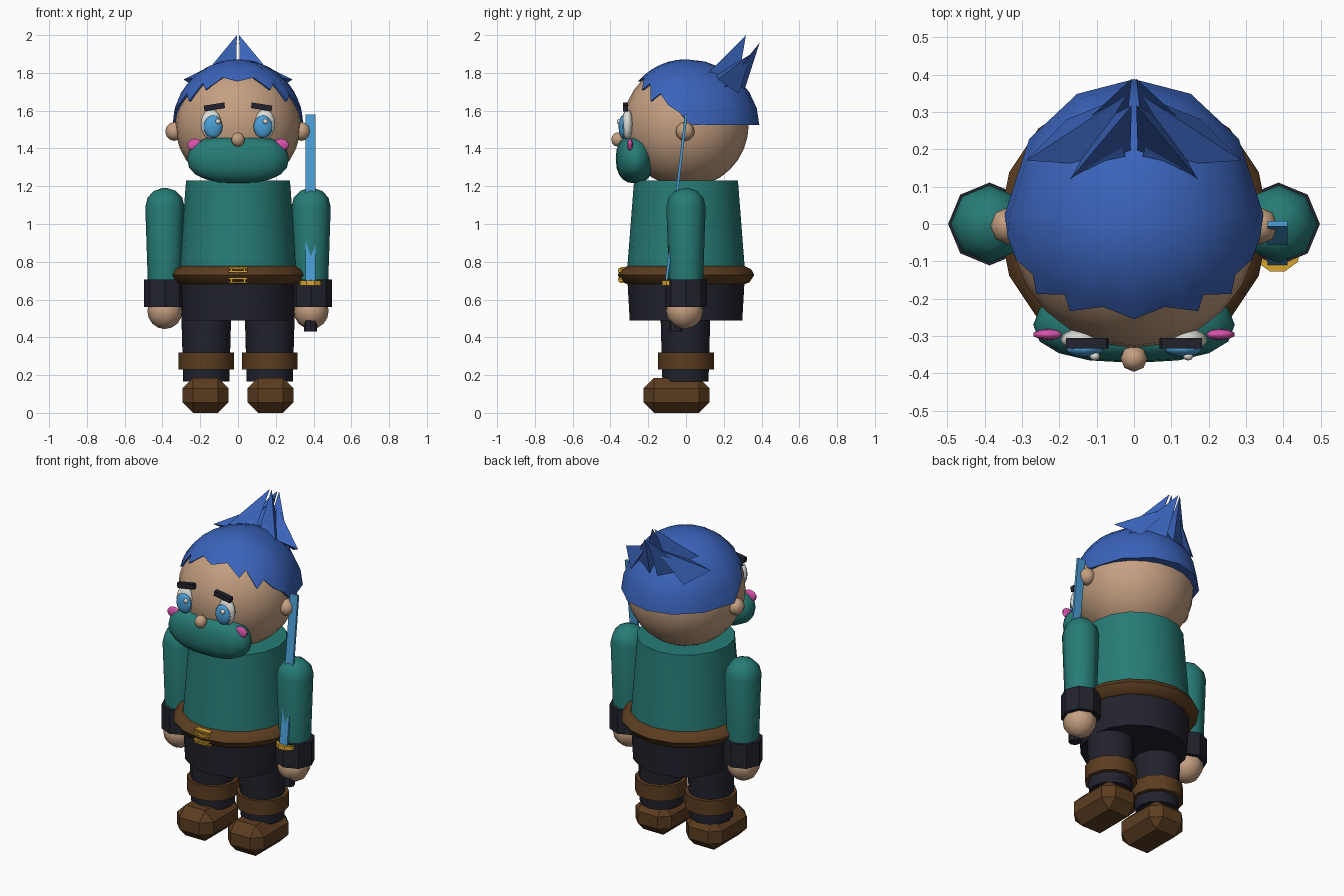
import bpy, bmesh, math
from mathutils import Matrix, Vector

if "Cube" in bpy.data.objects:
    bpy.data.objects.remove(bpy.data.objects["Cube"])

COLORS = {
    "teal cloth": (0.02, 0.20, 0.18), "skin": (0.56, 0.35, 0.22),
    "blue hair": (0.042, 0.125, 0.49), "brown leather": (0.105, 0.046, 0.014),
    "dark cloth": (0.016, 0.016, 0.027), "light blue": (0.07, 0.34, 0.67),
    "pink": (0.68, 0.085, 0.41), "gold": (0.68, 0.38, 0.03),
    "eye white": (0.72, 0.72, 0.68),
}
MATS = {}
for label, rgb in COLORS.items():
    MATS[label] = bpy.data.materials.new(label)
    MATS[label].diffuse_color = (*rgb, 1)


def finish(bm, name, color, smooth=None):
    bmesh.ops.recalc_face_normals(bm, faces=bm.faces)
    mesh = bpy.data.meshes.new(name)
    bm.to_mesh(mesh)
    bm.free()
    mesh.materials.append(MATS[color])
    ob = bpy.data.objects.new(name, mesh)
    bpy.context.collection.objects.link(ob)
    if smooth:
        bpy.ops.object.select_all(action='DESELECT')
        ob.select_set(True)
        bpy.context.view_layer.objects.active = ob
        bpy.ops.object.shade_smooth_by_angle(angle=math.radians(smooth))
    return ob


def ball(name, color, loc, radii, u=12, v=8, smooth=60, power=1.0, top=None):
    """Ellipsoid; power < 1 makes it boxier, top flattens it at a height."""
    bm = bmesh.new()
    bmesh.ops.create_uvsphere(bm, u_segments=u, v_segments=v, radius=1)
    for vert in bm.verts:
        p = [math.copysign(abs(c) ** power, c) * r + l
             for c, r, l in zip(vert.co, radii, loc)]
        if top:
            p[2] = min(p[2], top)
        vert.co = p
    return finish(bm, name, color, smooth)


def lathe(name, color, profile, x=0, y=0, sides=16, smooth=50):
    """Closed solid turned round a vertical axis from (radius, height) pairs."""
    bm = bmesh.new()
    rings = [[bm.verts.new((x + r * math.cos(2 * math.pi * i / sides),
                            y + r * math.sin(2 * math.pi * i / sides), z))
              for i in range(sides)] for r, z in profile]
    for a, b in zip(rings, rings[1:]):
        for i in range(sides):
            j = (i + 1) % sides
            bm.faces.new((a[i], a[j], b[j], b[i]))
    bm.faces.new(rings[0])
    bm.faces.new(rings[-1])
    return finish(bm, name, color, smooth)


def box(name, color, loc, size, rot=(0, 'X'), bevel=0):
    bm = bmesh.new()
    bmesh.ops.create_cube(bm, size=1)
    bmesh.ops.scale(bm, vec=size, verts=bm.verts)
    if bevel:
        bmesh.ops.bevel(bm, geom=bm.edges[:], offset=bevel, segments=1,
                        affect='EDGES')
    bmesh.ops.transform(bm, verts=bm.verts, matrix=Matrix.Translation(loc)
                        @ Matrix.Rotation(math.radians(rot[0]), 4, rot[1]))
    return finish(bm, name, color)


# Head, nose and beard
ball("head", "skin", (0, 0, 1.525), (0.332, 0.332, 0.332), 24, 16)
ball("nose", "skin", (0, -0.36, 1.447), (0.036, 0.036, 0.038), 8, 6)
ball("beard", "teal cloth", (0, -0.27, 1.345), (0.27, 0.102, 0.13),
     16, 10, power=0.85, top=1.457)

# Hair cap: columns run from the crown down to a jagged hairline
HAIRLINE = [(0, 1.755), (20, 1.775), (36, 1.71), (44, 1.745), (54, 1.65),
            (63, 1.69), (73, 1.63), (84, 1.59), (94, 1.525), (126, 1.525),
            (154, 1.525), (180, 1.525)]
columns = HAIRLINE + [(360 - a, z) for a, z in HAIRLINE[-2:0:-1]]
bm = bmesh.new()
crown = bm.verts.new((0, 0, 1.872))
ROWS = 6
strips = []
for ang, z_end in columns:
    a = math.radians(ang)
    depth = 0.342 if math.cos(a) > 0 else 0.388
    end = math.acos((z_end - 1.522) / 0.35)
    strip = []
    for k in range(1, ROWS + 1):
        p = end * k / ROWS
        strip.append(bm.verts.new((0.347 * math.sin(a) * math.sin(p),
                                   -depth * math.cos(a) * math.sin(p),
                                   1.522 + 0.35 * math.cos(p))))
    low = strip[-1].co
    strip.append(bm.verts.new((low.x * 0.84, low.y * 0.84, low.z - 0.001)))
    strips.append(strip)
for i, s in enumerate(strips):
    t = strips[(i + 1) % len(strips)]
    bm.faces.new((crown, s[0], t[0]))
    for k in range(ROWS):
        bm.faces.new((s[k], s[k + 1], t[k + 1], t[k]))
finish(bm, "hair_cap", "blue hair", 50)

# Swept-up tuft: mirrored pointed shards, tip first then the base triangle
SHARDS = [
    [(0.006, 0.317, 2.0), (0.01, 0.19, 1.81), (0.2, 0.085, 1.765), (0.1, 0.27, 1.72)],
    [(0.006, 0.39, 1.96), (0.02, 0.26, 1.80), (0.21, 0.2, 1.72), (0.03, 0.30, 1.68)],
    [(0.02, 0.345, 1.90), (0.288, 0.17, 1.765), (0.13, 0.16, 1.79), (0.18, 0.28, 1.69)],
    [(0.05, 0.28, 1.90), (0.02, 0.17, 1.82), (0.14, 0.12, 1.80), (0.09, 0.26, 1.75)],
]
bm = bmesh.new()
for side in (-1, 1):
    for shard in SHARDS:
        tip, *base = [bm.verts.new((x * side, y, z)) for x, y, z in shard]
        bm.faces.new(base)
        for i in range(3):
            bm.faces.new((tip, base[i], base[(i + 1) % 3]))
finish(bm, "hair_tuft", "blue hair")

# Torso, belt and hips
lathe("tunic", "teal cloth", [(0.315, 0.72), (0.31, 0.78), (0.275, 1.23)])
lathe("belt", "brown leather", [(0.29, 0.675), (0.335, 0.69), (0.362, 0.73),
                                (0.345, 0.76), (0.31, 0.778)])
lathe("hips", "dark cloth", [(0.298, 0.49), (0.31, 0.70)])
for z, y in ((0.767, -0.335), (0.748, -0.348), (0.712, -0.348), (0.692, -0.338)):
    box("buckle_bar", "gold", (0, y, z), (0.1, 0.025, 0.009))
for x in (-0.035, 0.035):
    for z in (0.757, 0.702):
        box("buckle_post", "gold", (x, -0.345, z), (0.012, 0.025, 0.02))

# Everything that comes in pairs
for side, tag in ((-1, "right"), (1, "left")):
    # Face
    ball(tag + "_ear", "skin", (side * 0.337, -0.005, 1.49), (0.048, 0.05, 0.05), 8, 6)
    ball(tag + "_eye", "eye white", (side * 0.142, -0.31, 1.528), (0.055, 0.03, 0.08))
    ball(tag + "_iris", "light blue", (side * 0.132, -0.335, 1.515), (0.05, 0.022, 0.06))
    ball(tag + "_eye_glint", "eye white", (side * 0.125 + 0.02, -0.354, 1.543),
         (0.014, 0.012, 0.014), 8, 6)
    box(tag + "_eyebrow", "dark cloth", (side * 0.125, -0.32, 1.62),
        (0.11, 0.028, 0.03), (side * 9, 'Y'))
    ball(tag + "_cheek", "pink", (side * 0.228, -0.296, 1.418),
         (0.043, 0.015, 0.034), 10, 8)
    # Arm
    x = side * 0.387
    lathe(tag + "_arm", "teal cloth",
          [(0.09, 0.68), (0.104, 1.09), (0.092, 1.14), (0.058, 1.175), (0.015, 1.19)],
          x, 0, 8)
    lathe(tag + "_cuff", "dark cloth", [(0.111, 0.56), (0.111, 0.705)], x, 0, 8, 30)
    ball(tag + "_hand", "skin", (x, -0.008, 0.54), (0.093, 0.098, 0.096), 8, 8)
    # Leg and boot
    x = side * 0.168
    lathe(tag + "_leg", "dark cloth", [(0.122, 0.165), (0.132, 0.52)], x, -0.003, 12)
    lathe(tag + "_boot_band", "brown leather", [(0.147, 0.23), (0.147, 0.32)],
          x, 0, 12, 40)
    box(tag + "_boot", "brown leather", (side * 0.172, -0.05, 0.093),
        (0.245, 0.35, 0.186), bevel=0.056)

# Sword held upright in one hand
tilt = math.degrees(math.atan2(0.105, 0.89))
box("sword_blade", "light blue", (0.384, -0.052, 1.135), (0.053, 0.014, 0.895),
    (-tilt, 'X'))
lathe("sword_guard", "gold", [(0.066, 0.674), (0.066, 0.70)], 0.384, -0.064, 10, 30)
lathe("sword_grip", "dark cloth", [(0.034, 0.432), (0.034, 0.69)], 0.384, -0.055, 8, 30)

for m in bpy.data.materials:
    if m.users and not m.is_grease_pencil:
        m.use_nodes = True
        m.node_tree.nodes["Principled BSDF"].inputs["Base Color"].default_value = m.diffuse_color
